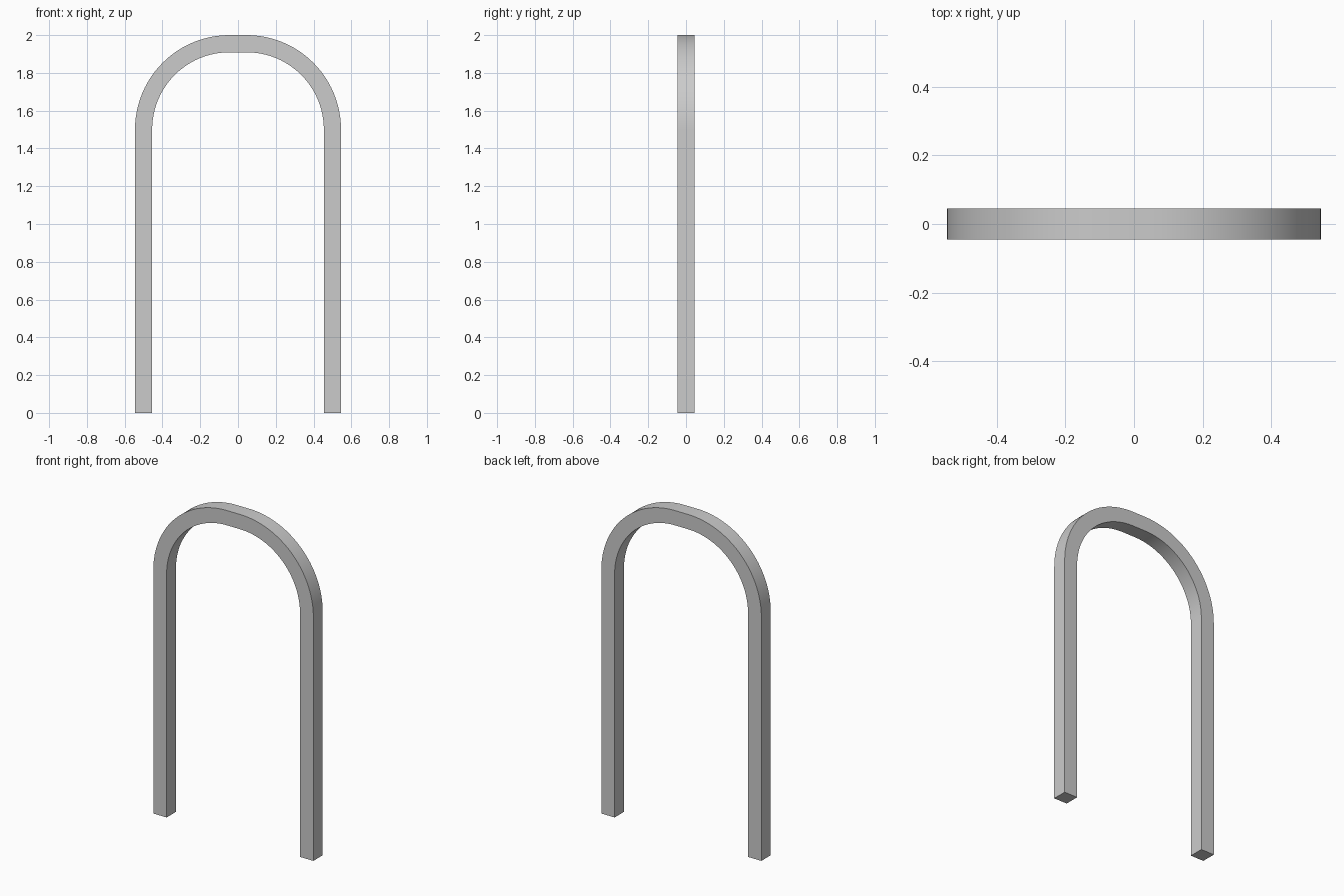
import bpy, bmesh, math

if "Cube" in bpy.data.objects:
    bpy.data.objects.remove(bpy.data.objects["Cube"])

BAR = 0.0909          # square bar thickness
HALF = BAR / 2
SPRING = 1.5          # height where the bends start
R_OUT = 0.5           # outer bend radius
R_IN = R_OUT - BAR
STEPS = 24            # segments per quarter bend


def bend(side, t):
    """Outer and inner (x, z) points on one quarter bend."""
    c, s = math.cos(t), math.sin(t)
    return [(side * (HALF + r * c), SPRING + r * s) for r in (R_OUT, R_IN)]


# Path stations: right foot, right bend, left bend, left foot
angles = [math.pi / 2 * i / STEPS for i in range(STEPS + 1)]
x_out, x_in = HALF + R_OUT, HALF + R_IN
stations = [[(x_out, 0), (x_in, 0)]]
stations += [bend(1, t) for t in angles]
stations += [bend(-1, t) for t in reversed(angles)]
stations += [[(-x_out, 0), (-x_in, 0)]]

# Sweep the square section along the stations
bm = bmesh.new()
rings = []
for (ox, oz), (ix, iz) in stations:
    corners = [(ox, -HALF, oz), (ox, HALF, oz), (ix, HALF, iz), (ix, -HALF, iz)]
    rings.append([bm.verts.new(p) for p in corners])
for a, b in zip(rings, rings[1:]):
    for k in range(4):
        n = (k + 1) % 4
        bm.faces.new((a[k], a[n], b[n], b[k]))

# Foot ends
bm.faces.new(rings[0])
bm.faces.new(rings[-1])
bmesh.ops.recalc_face_normals(bm, faces=bm.faces)

mesh = bpy.data.meshes.new("arch_bar")
bm.to_mesh(mesh)
bm.free()
arch = bpy.data.objects.new("arch_bar", mesh)
bpy.context.collection.objects.link(arch)

# Smooth bends, crisp bar edges
bpy.context.view_layer.objects.active = arch
arch.select_set(True)
bpy.ops.object.shade_smooth_by_angle(angle=math.radians(30))
